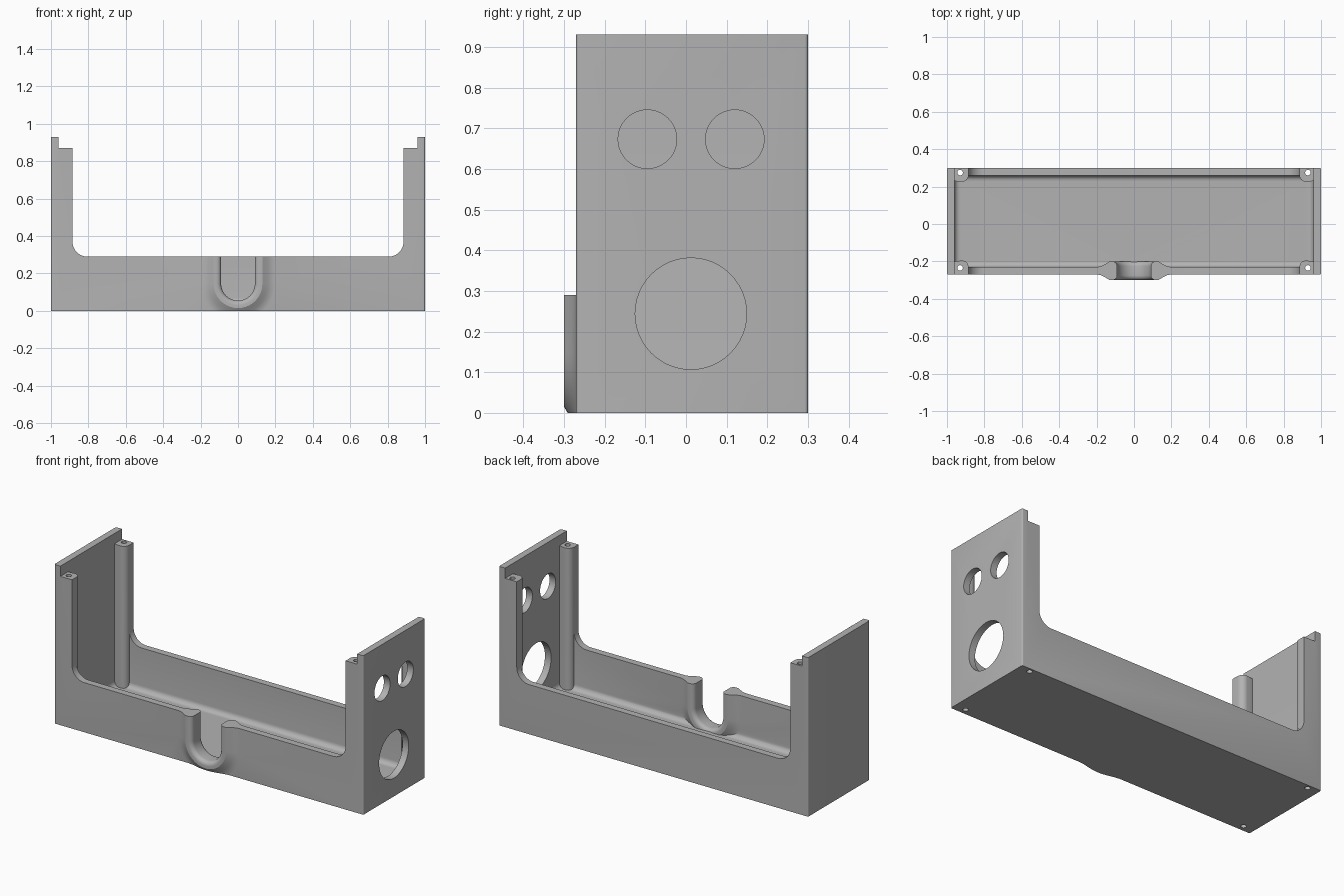
import bpy, bmesh
from math import sin, cos, pi

cube = bpy.data.objects.get("Cube")
if cube:
    bpy.data.objects.remove(cube, do_unlink=True)

grey = bpy.data.materials.new("matte_grey")
grey.use_nodes = True
tone = (0.45, 0.45, 0.45, 1)
grey.diffuse_color = tone
grey.node_tree.nodes["Principled BSDF"].inputs["Base Color"].default_value = tone


def finish(name, bm):
    bmesh.ops.recalc_face_normals(bm, faces=bm.faces)
    mesh = bpy.data.meshes.new(name)
    bm.to_mesh(mesh)
    bm.free()
    mesh.materials.append(grey)
    ob = bpy.data.objects.new(name, mesh)
    bpy.context.collection.objects.link(ob)
    return ob


def prism(name, points, axis, lo, hi):
    """Extrude a 2D outline along an axis from lo to hi."""
    place = {"x": lambda a, b, t: (t, a, b),
             "y": lambda a, b, t: (a, t, b),
             "z": lambda a, b, t: (a, b, t)}[axis]
    bm = bmesh.new()
    ends = [[bm.verts.new(place(a, b, t)) for a, b in points] for t in (lo, hi)]
    for ring in ends:
        bm.faces.new(ring)
    n = len(points)
    for i in range(n):
        j = (i + 1) % n
        bm.faces.new((ends[0][i], ends[0][j], ends[1][j], ends[1][i]))
    return finish(name, bm)


def arc(cx, cy, r, start, end, steps=12):
    return [(cx + r * cos(start + (end - start) * i / steps),
             cy + r * sin(start + (end - start) * i / steps)) for i in range(steps + 1)]


def circle(cx, cy, r, steps=48):
    return arc(cx, cy, r, 0, 2 * pi, steps)[:-1]


def block(name, x, y, z, pick=None, radius=0.0, segments=4):
    """Box from ranges, rounding the edges chosen by pick."""
    bm = bmesh.new()
    bmesh.ops.create_cube(bm, size=1)
    for v in bm.verts:
        v.co = [r[0] if c < 0 else r[1] for c, r in zip(v.co, (x, y, z))]
    if pick:
        edges = [e for e in bm.edges if pick(*(v.co for v in e.verts))]
        bmesh.ops.bevel(bm, geom=edges, offset=radius, segments=segments,
                        profile=0.5, affect='EDGES')
    return finish(name, bm)


def combine(body, tool, operation):
    mod = body.modifiers.new("combine", 'BOOLEAN')
    mod.object, mod.operation, mod.solver = tool, operation, 'EXACT'
    graph = bpy.context.evaluated_depsgraph_get()
    mesh = bpy.data.meshes.new_from_object(body.evaluated_get(graph))
    body.modifiers.clear()
    body.data = mesh
    bpy.data.objects.remove(tool, do_unlink=True)


# Outer tray with slightly rounded upright corners
tray = block("open_enclosure", (-1, 1), (-0.27, 0.30), (0, 0.93),
             lambda a, b: abs(a.z - b.z) > 0.5, 0.008)

# Cavity with a filleted floor, and clearance for the cable notch
combine(tray, block("cavity", (-0.96, 0.96), (-0.23, 0.26), (0.04, 1.2),
                    lambda a, b: max(a.z, b.z) < 0.1, 0.03, 6), 'DIFFERENCE')
mid_z = 0.145
combine(tray, prism("notch", [(-0.1, 0.4)] + arc(0, mid_z, 0.1, pi, 2 * pi, 32)
                    + [(0.1, 0.4)], "y", -0.4, -0.2), 'DIFFERENCE')

# Corner screw posts, rounded toward the inside
posts = [(sx, sy) for sx in (-1, 1) for sy in (-1, 1)]
for sx, sy in posts:
    outline = [(0.98, 0.275), (0.98, 0.215), (0.96, 0.215)]
    outline += arc(0.92, 0.245, 0.035, 1.5 * pi, pi, 8) + [(0.885, 0.275)]
    outline = [(sx * x, sy * y + 0.015) for x, y in outline]
    combine(tray, prism("post", outline, "z", 0.02, 0.9), 'UNION')

# Flared U-shaped collar: half profile as (offset from centre, half depth)
half = ([(0.09, 0.025)] + arc(0.115, 0.025, 0.025, pi, pi / 2, 6)[1:]
        + [(0.13, 0.05), (0.145, 0.041), (0.16, 0.032), (0.177, 0.024), (0.2, 0.0195)])
section = [(d, -0.25 - h) for d, h in half] + [(d, -0.25 + h) for d, h in reversed(half)]
path = [(-1, 0, 0.32)] + [(cos(pi + pi * i / 32), sin(pi + pi * i / 32), mid_z)
                          for i in range(33)] + [(1, 0, 0.32)]
bm = bmesh.new()
rings = [[bm.verts.new((d * c, y, z + d * s)) for d, y in section] for c, s, z in path]
for ra, rb in zip(rings, rings[1:]):
    for i in range(len(section)):
        j = (i + 1) % len(section)
        bm.faces.new((ra[i], ra[j], rb[j], rb[i]))
bm.faces.new(rings[0])
bm.faces.new(rings[-1])
combine(tray, finish("collar", bm), 'UNION')
combine(tray, block("below_base", (-2, 2), (-2, 2), (-1, 0)), 'DIFFERENCE')

# Large opening through front and back, with the step beside the end walls
side = [(0.96, 1.1), (0.96, 0.87), (0.885, 0.87)] + arc(0.805, 0.37, 0.08, 0, -pi / 2)
opening = side + [(-x, z) for x, z in reversed(side)]
combine(tray, prism("opening", opening, "y", -1, 1), 'DIFFERENCE')

# Screw holes through the posts
for sx, sy in posts:
    combine(tray, prism("screw_hole", circle(sx * 0.93, sy * 0.255 + 0.02, 0.015, 20),
                        "z", -0.1, 1.1), 'DIFFERENCE')

# Round ports in the left end wall
for y, z, r in ((-0.095, 0.673, 0.072), (0.12, 0.673, 0.072), (0.012, 0.244, 0.137)):
    combine(tray, prism("port", circle(y, z, r), "x", 0.9, 1.1), 'DIFFERENCE')

# Smooth rounded surfaces, sharp edges kept
bpy.ops.object.select_all(action='DESELECT')
tray.select_set(True)
bpy.context.view_layer.objects.active = tray
bpy.ops.object.shade_smooth_by_angle(angle=0.5)
